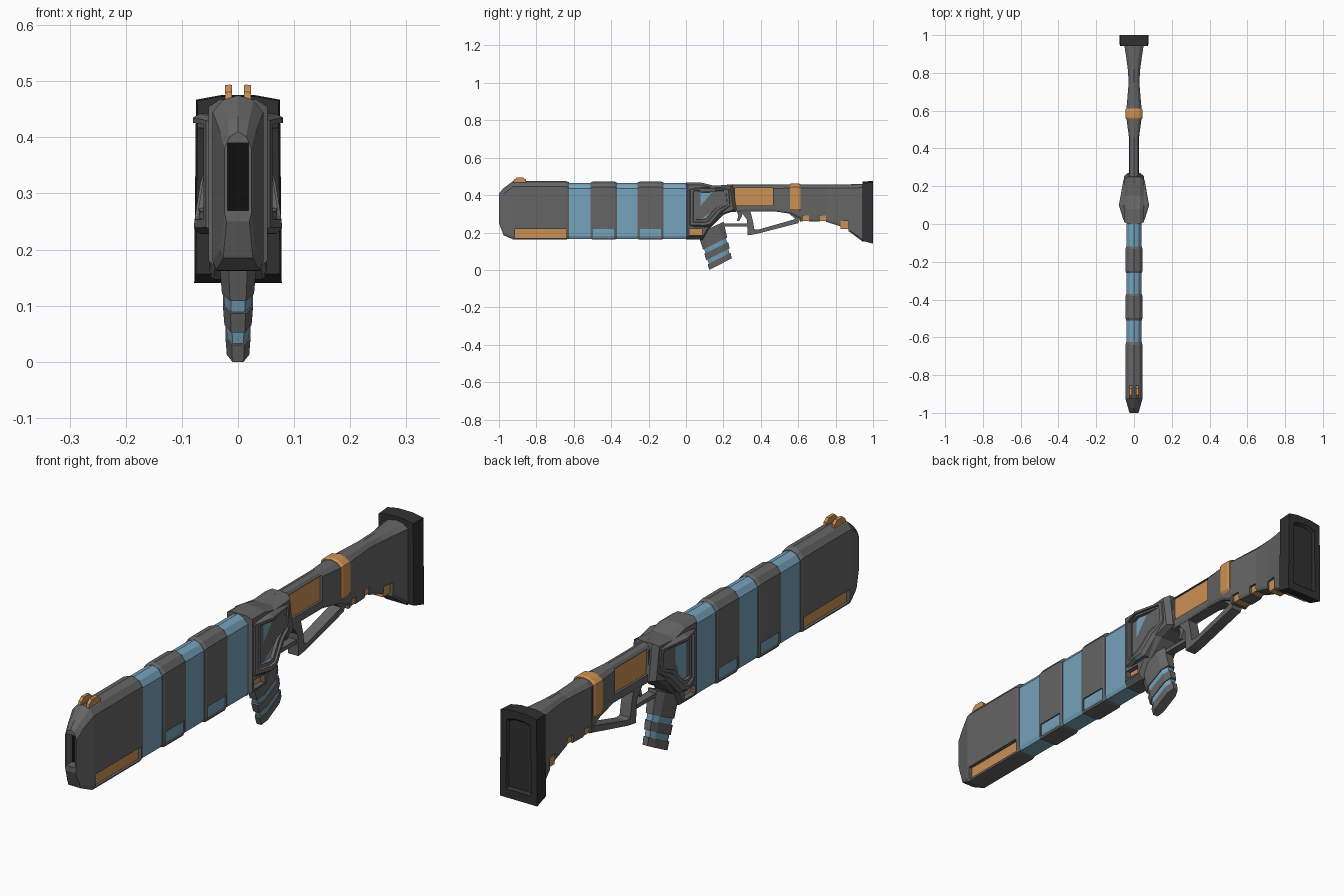
import bpy, bmesh
from mathutils import Vector

if "Cube" in bpy.data.objects:
    bpy.data.objects.remove(bpy.data.objects["Cube"])


def material(name, rgb):
    m = bpy.data.materials.new(name)
    m.diffuse_color = (*rgb, 1)
    m.use_nodes = True
    m.node_tree.nodes["Principled BSDF"].inputs["Base Color"].default_value = m.diffuse_color
    return m


GREY = material("body_grey", (0.13, 0.13, 0.13))
DARK = material("dark_rubber", (0.03, 0.03, 0.03))
BLACK = material("bore_black", (0.005, 0.005, 0.005))
BLUE = material("blue_trim", (0.18, 0.36, 0.50))
ORANGE = material("orange_trim", (0.60, 0.28, 0.09))


def finish(bm, name, mat):
    bmesh.ops.recalc_face_normals(bm, faces=bm.faces)
    me = bpy.data.meshes.new(name)
    bm.to_mesh(me)
    bm.free()
    me.materials.append(mat)
    ob = bpy.data.objects.new(name, me)
    bpy.context.collection.objects.link(ob)
    return ob


def rings(name, loops, mat=GREY, closed=False, cap_start=True, mirror=False):
    """Bridge equal-length loops of points, capping both ends or closing up."""
    bm = bmesh.new()
    vs = [[bm.verts.new(p) for p in loop] for loop in loops]
    pairs = list(zip(vs, vs[1:])) + ([(vs[-1], vs[0])] if closed else [])
    for a, b in pairs:
        for i in range(len(a)):
            j = (i + 1) % len(a)
            bm.faces.new((a[i], a[j], b[j], b[i]))
    if not closed:
        bm.faces.new(vs[-1])
        if cap_start:
            bm.faces.new(vs[0])
    ob = finish(bm, name, mat)
    if mirror:
        ob.modifiers.new("mirror", 'MIRROR')
    return ob


def boxes(name, spans, mat):
    bm = bmesh.new()
    for (x0, x1), (y0, y1), (z0, z1) in spans:
        cube = bmesh.ops.create_cube(bm, size=1)["verts"]
        for v in cube:
            v.co = ((x0 + x1) / 2 + v.co.x * (x1 - x0),
                    (y0 + y1) / 2 + v.co.y * (y1 - y0),
                    (z0 + z1) / 2 + v.co.z * (z1 - z0))
    return finish(bm, name, mat)


def section(y, hw, zb, zt, c=0.03):
    """Ridged top, chamfered shoulders, flat bottom, in the xz plane."""
    half = [(hw * .62, zt - c * .3), (hw, zt - c), (hw, zb + c * .5), (hw * .85, zb)]
    return ([(0, y, zt)] + [(x, y, z) for x, z in half]
            + [(-x, y, z) for x, z in reversed(half)])


def loft(name, rows, mat=GREY):
    return rings(name, [section(*r) for r in rows], mat)


def cut(ob, spans):
    cutter = boxes(ob.name + "_cutter", spans, GREY)
    cutter.hide_render = True
    cutter.hide_viewport = True
    mod = ob.modifiers.new("cut", 'BOOLEAN')
    mod.object = cutter
    mod.solver = 'EXACT'


def window(ob, y, z, hw, depth=0.015):
    """Recess on both sides of a part with an orange plate at the back."""
    inner = hw - depth
    cut(ob, [((inner, .15), y, z), ((-.15, -inner), y, z)])
    boxes(ob.name + "_orange_panel", [((-inner - .001, inner + .001), y, z)], ORANGE)


def at_x(x, pts):
    return [(x, y, z) for y, z in pts]


# Barrel shroud: nose, two grey sleeves and the blue core between them
nose = loft("nose", [(-1, .024, .25, .41), (-.975, .031, .185, .437),
                     (-.925, .045, .163, .475), (-.64, .045, .163, .475),
                     (-.625, .041, .166, .468)])
cut(nose, [((-.019, .019), (-1.1, -.96), (.27, .39))])
boxes("bore", [((-.0195, .0195), (-.965, -.955), (.269, .391))], BLACK)
window(nose, (-.915, -.64), (.17, .22), .045)
loft("barrel_core", [(-.63, .04, .166, .466), (.02, .04, .166, .466)], BLUE)
for i, y in enumerate((-.51, -.26)):
    sleeve = loft(f"sleeve_{i}", [(y, .041, .166, .467), (y + .012, .045, .162, .472),
                                  (y + .128, .045, .162, .472), (y + .14, .041, .166, .467)])
    window(sleeve, (y + .014, y + .126), (.17, .22), .045)

# Twin sights
sight = [(-.925, .46), (-.92, .48), (-.905, .493), (-.87, .493), (-.855, .48), (-.855, .46)]
rings("sight", [at_x(.011, sight), at_x(.014, [(y, z + .001) for y, z in sight]),
                at_x(.023, sight)], ORANGE, mirror=True)

# Receiver core, edges tapered towards the sides
core = [(0, .163), (0, .467), (.08, .467), (.15, .45), (.25, .457),
        (.27, .32), (.2, .295), (.12, .215), (.09, .163)]
small = [(y + (.1 - y) * .1, z + (.34 - z) * .1) for y, z in core]
receiver = rings("receiver", [at_x(-.053, small), at_x(-.033, core),
                              at_x(.033, core), at_x(.053, small)])
window(receiver, (.02, .085), (.187, .22), .053, .02)

# Stepped side frames with blue windows
outer = [(.012, .435), (.1, .442), (.235, .435), (.245, .34),
         (.195, .305), (.135, .235), (.1, .228), (.012, .23)]
pane = [(.055, .415), (.1, .415), (.2, .415), (.205, .35),
        (.155, .33), (.108, .275), (.085, .27), (.055, .27)]


def bulge(t, drop):
    loop = [Vector(a).lerp(Vector(b), t) for a, b in zip(outer, pane)]
    return [(.08 - drop - max((.1 - y) * .3, (y - .1) * .18), y, z) for y, z in loop]


rings("side_frame", [[(.04, y, z) for y, z in outer], bulge(0, .012), bulge(.25, 0),
                     bulge(.6, 0), bulge(.65, .008), bulge(.95, .008), bulge(1, .025)],
      mirror=True)
rings("side_pane", [[(.04, y, z) for y, z in pane], bulge(1, .02)], BLUE, mirror=True)

# Grip with blue bands, swept from the receiver down and back
f0, r0, f1, r1 = map(Vector, ((.07, .175), (.205, .24), (.125, 0), (.245, .062)))


def grip_loop(t, inset):
    f, r, hw = f0.lerp(f1, t), r0.lerp(r1, t), .034 - .014 * t - inset * .06
    side = [(hw * .5, inset), (hw, .2), (hw, .8), (hw * .5, 1 - inset)]
    return [(s * x, *f.lerp(r, u)) for s, pts in ((1, side), (-1, side[::-1]))
            for x, u in pts]


for i, (a, b) in enumerate(((-.1, .38), (.38, .51), (.51, .7), (.7, .83), (.83, 1))):
    band = i % 2
    rings(f"grip_{'band' if band else 'block'}_{i}",
          [grip_loop(a, .05 * band), grip_loop(b, .05 * band)], BLUE if band else GREY)

# Neck behind the receiver with an orange panel and a wrap-around band
neck = loft("neck", [(.22, .027, .31, .456, .02), (.46, .027, .315, .456, .02),
                     (.56, .04, .30, .457, .02), (.62, .04, .27, .457, .02)])
window(neck, (.262, .465), (.345, .44), .027, .01)
loft("neck_band", [(.555, .042, .315, .459, .02), (.565, .046, .315, .463, .02),
                   (.602, .046, .315, .463, .02), (.612, .042, .315, .459, .02)], ORANGE)

# Trigger, its link bar, and the open lower guard
guard = [(.285, .32), (.325, .27), (.33, .185), (.375, .192), (.6, .25), (.63, .32)]
hole = [(.345, .312), (.357, .265), (.365, .218), (.385, .215), (.585, .272), (.54, .312)]
rings("lower_guard", [at_x(-.022, guard), at_x(.022, guard),
                      at_x(.022, hole), at_x(-.022, hole)], closed=True)
boxes("guard_link", [((-.016, .016), (.18, .335), (.232, .247))], GREY)
trigger = [(.265, .33), (.30, .33), (.30, .29), (.285, .262), (.272, .262), (.28, .29)]
rings("trigger", [at_x(-.008, trigger), at_x(.008, trigger)])

# Stock flaring back, notched along the bottom
stock = loft("stock", [(.61, .04, .26, .457, .02), (.75, .028, .257, .457, .02),
                       (.82, .033, .235, .457, .02), (.88, .041, .2, .458, .02),
                       (.95, .052, .147, .46, .02)])
for y, z, hw in (((.622, .657), (.262, .29), .038), ((.715, .748), (.262, .29), .03),
                 ((.825, .868), (.22, .262), .036)):
    cut(stock, [((-.1, .1), y, (z[0] - .05, z[1]))])
    boxes("notch_block", [((-hw + .008, hw - .008), y, z)], ORANGE)


# Butt pad with a sunken rear panel
def pad(y, hw, zb, zt):
    return [(hw, y, zb), (hw * .96, y, zt - .008), (hw * .4, y, zt),
            (-hw * .4, y, zt), (-hw * .96, y, zt - .008), (-hw, y, zb)]


rings("butt_pad", [pad(.943, .075, .156, .473), pad(1, .078, .14, .475),
                   pad(1, .052, .172, .445), pad(.99, .047, .18, .437)], DARK)
